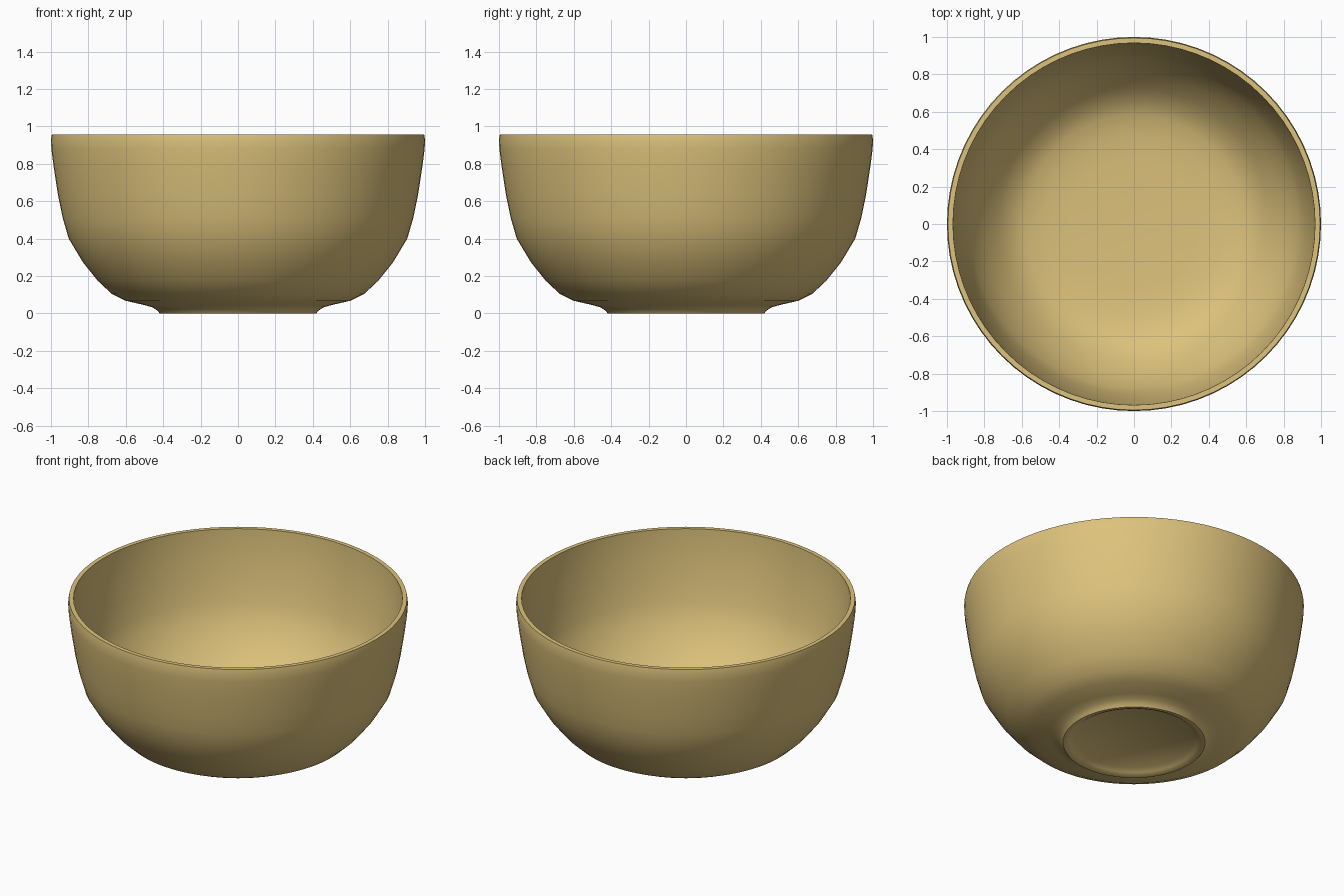
import bpy, bmesh, math

if "Cube" in bpy.data.objects:
    bpy.data.objects.remove(bpy.data.objects["Cube"])

SEGMENTS = 72

# Half profile (radius, height): recessed base, foot ring, outer wall, rim, inner wall, floor
PROFILE = [
    (0, 0.03), (0.35, 0.03), (0.375, 0.012), (0.40, 0.0), (0.418, 0.0),
    (0.43, 0.015), (0.455, 0.032), (0.50, 0.045), (0.60, 0.068), (0.675, 0.105),
    (0.75, 0.175), (0.83, 0.275), (0.905, 0.40), (0.937, 0.51), (0.962, 0.63),
    (0.985, 0.78), (0.998, 0.88), (1.0, 0.93), (0.995, 0.958), (0.968, 0.958),
    (0.966, 0.90), (0.955, 0.78), (0.932, 0.63), (0.907, 0.51), (0.876, 0.41),
    (0.805, 0.293), (0.727, 0.195), (0.655, 0.13), (0.585, 0.097), (0.48, 0.075),
    (0.35, 0.065), (0, 0.062),
]


def lathe(name, profile, segments):
    bm = bmesh.new()
    rings = []
    for r, z in profile:
        if r == 0:
            rings.append([bm.verts.new((0, 0, z))] * segments)
        else:
            angles = [2 * math.pi * i / segments for i in range(segments)]
            rings.append([bm.verts.new((r * math.cos(a), r * math.sin(a), z)) for a in angles])
    for a, b in zip(rings, rings[1:]):
        for i in range(segments):
            j = (i + 1) % segments
            bm.faces.new(list(dict.fromkeys((a[i], a[j], b[j], b[i]))))
    bmesh.ops.recalc_face_normals(bm, faces=bm.faces)
    mesh = bpy.data.meshes.new(name)
    bm.to_mesh(mesh)
    bm.free()
    obj = bpy.data.objects.new(name, mesh)
    bpy.context.collection.objects.link(obj)
    return obj


# Bowl body
bowl = lathe("bowl", PROFILE, SEGMENTS)
glaze = bpy.data.materials.new("tan_glaze")
glaze.diffuse_color = (0.72, 0.54, 0.20, 1)
glaze.use_nodes = True
glaze.node_tree.nodes["Principled BSDF"].inputs["Base Color"].default_value = glaze.diffuse_color
bowl.data.materials.append(glaze)

# Smooth shading with crisp rim and foot
bpy.context.view_layer.objects.active = bowl
bowl.select_set(True)
bpy.ops.object.shade_smooth_by_angle(angle=math.radians(40))
